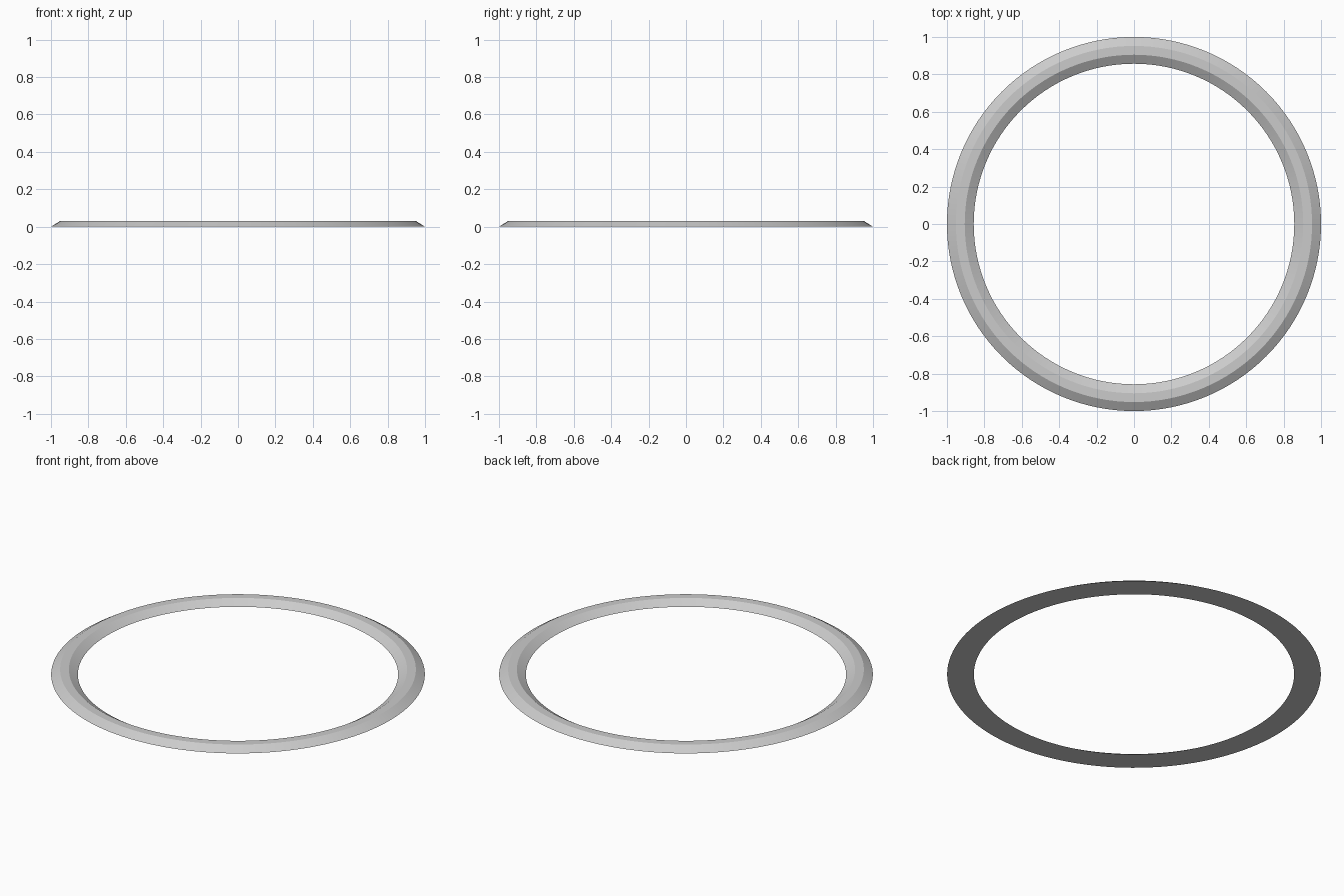
import bpy, bmesh, math

if "Cube" in bpy.data.objects:
    bpy.data.objects.remove(bpy.data.objects["Cube"])

SEGMENTS = 128
# Trapezoid cross-section: (radius, height)
PROFILE = [(1.0, 0.0), (0.952, 0.03), (0.905, 0.03), (0.857, 0.0)]

# Flat-bottomed ring with bevelled inner and outer slopes
bm = bmesh.new()
loops = []
for i in range(SEGMENTS):
    a = 2 * math.pi * i / SEGMENTS
    loops.append([bm.verts.new((r * math.cos(a), r * math.sin(a), z)) for r, z in PROFILE])
n = len(PROFILE)
for i in range(SEGMENTS):
    p, q = loops[i], loops[(i + 1) % SEGMENTS]
    for j in range(n):
        k = (j + 1) % n
        bm.faces.new((p[j], q[j], q[k], p[k]))
bmesh.ops.recalc_face_normals(bm, faces=bm.faces)

mesh = bpy.data.meshes.new("bevelled_ring")
bm.to_mesh(mesh)
bm.free()
ring = bpy.data.objects.new("bevelled_ring", mesh)
bpy.context.collection.objects.link(ring)

# Smooth around the ring, crisp along the bevel edges
bpy.context.view_layer.objects.active = ring
ring.select_set(True)
bpy.ops.object.shade_smooth_by_angle(angle=math.radians(20))
